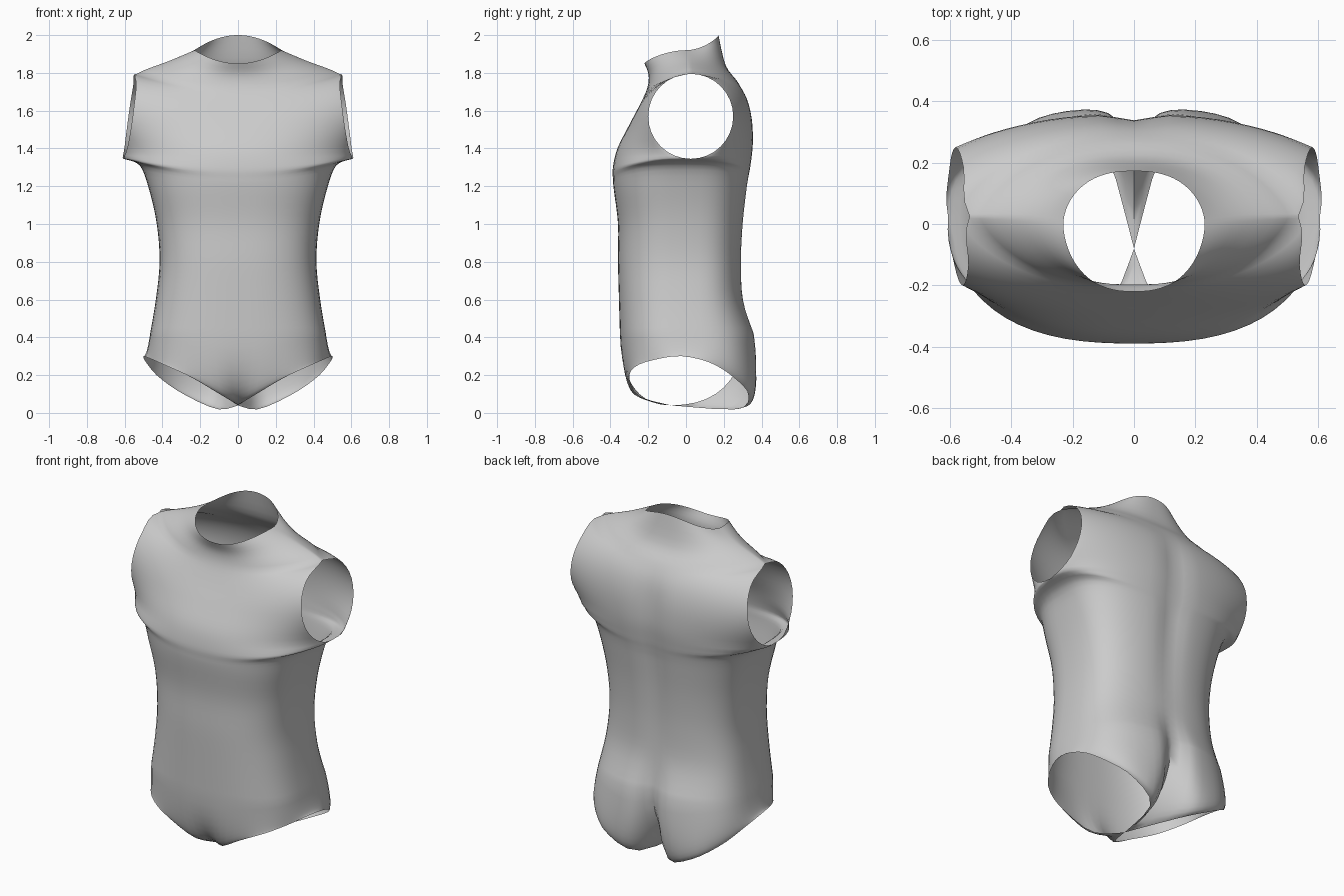
import bpy, bmesh
from math import sin, cos, pi, exp

cube = bpy.data.objects.get("Cube")
if cube:
    bpy.data.objects.remove(cube, do_unlink=True)

K = 16       # columns from centre line to side seam
SUB = 4      # rows between key sections
COLS = list(range(K + 1)) + list(range(K, 2 * K + 1))   # side seam is doubled


def level(z, half_width, front, back, groove, full=0.33):
    """Horizontal trunk section."""
    return (z, z, z, half_width, 0.0, front, back, full, groove)


# Sections: front z, side z, back z, half width, side y, front y, back y, fullness, spine groove
trunk = [
    level(0.42, 0.465, -0.35, 0.365, 0.05),
    level(0.6, 0.435, -0.355, 0.305, 0.01),
    level(0.8, 0.415, -0.36, 0.295, 0.01),
    level(1.0, 0.43, -0.36, 0.305, 0.015),
    level(1.18, 0.47, -0.382, 0.325, 0.02),
    (1.24, 1.31, 1.25, 0.52, 0.02, -0.387, 0.335, 0.36, 0.02),
]
armhole = [
    (1.3, 1.35, 1.31, 0.605, 0.025, -0.387, 0.345, 0.45, 0.02),
    (1.4, 1.41, 1.42, 0.6, 0.025, -0.363, 0.357, 0.8, 0.02),
    (1.52, 1.57, 1.55, 0.58, 0.025, -0.303, 0.352, 1.0, 0.02),
    (1.63, 1.73, 1.66, 0.555, 0.025, -0.245, 0.325, 0.9, 0.01),
    (1.72, 1.795, 1.75, 0.535, 0.025, -0.205, 0.275, 0.8, 0),
]
collar = [
    (1.79, 1.865, 1.84, 0.36, 0.02, -0.198, 0.21, 0.65, 0),
    (1.85, 1.92, 2.0, 0.23, 0.0, -0.22, 0.172, 0.55, 0),
]
sections = trunk + armhole + collar
ARM_LOW = len(trunk)
ARM_HIGH = ARM_LOW + len(armhole) - 1

# Leg opening edge, from crotch over the hip and back to the crotch
leg_edge = [
    (0, -0.08, 0.04), (0.08, -0.25, 0.09), (0.25, -0.3, 0.19), (0.38, -0.26, 0.25),
    (0.46, -0.15, 0.285), (0.5, -0.02, 0.3), (0.485, 0.13, 0.265), (0.42, 0.25, 0.19),
    (0.29, 0.33, 0.1), (0.11, 0.27, 0.02), (0, -0.08, 0.04),
]


def spline(keys, v):
    """Smooth interpolation through the keys at position v."""
    i = min(int(v), len(keys) - 2)
    t = v - i
    b, c = keys[i], keys[i + 1]
    a = keys[i - 1] if i else b
    d = keys[i + 2] if i + 2 < len(keys) else c
    return [q + t / 2 * (r - p + t * (2 * p - 5 * q + 4 * r - s + t * (3 * (q - r) + s - p)))
            for p, q, r, s in zip(a, b, c, d)]


def section_row(v):
    """Half outline from front centre to back centre."""
    zf, zs, zb, width, side_y, front, back, full, groove = spline(sections, v)
    open_y = 0
    if ARM_LOW <= v <= ARM_HIGH:      # round arm opening
        phi = pi * (v - ARM_LOW) / (ARM_HIGH - ARM_LOW)
        zs = 1.57 - 0.225 * cos(phi)
        open_y = 0.225 * sin(phi)
    row = []
    for n, j in enumerate(COLS):
        is_front = n <= K
        s = sin(pi / 2 * (j if is_front else 2 * K - j) / K)
        bulge = max(0, 1 - s ** 2.5) ** full
        end_y = side_y - open_y if is_front else side_y + open_y
        y_mid, z_mid = (front, zf) if is_front else (back, zb)
        x = (width - (0.1 * open_y if is_front else 0)) * s
        y = end_y + (y_mid - end_y) * bulge
        if not is_front:
            y -= groove * exp(-(x / 0.07) ** 2)
        row.append((x, y, z_mid + (zs - z_mid) * s * s))
    return row


def hip_rows(top, steps):
    """Curve every column from the leg opening up to the hips."""
    bottom = [spline(leg_edge, j * (len(leg_edge) - 1) / (2 * K)) for j in COLS]
    rows = []
    for i in range(steps):
        t = i / steps
        row = []
        for n, (q, p) in enumerate(zip(bottom, top)):
            swell = 0.97 if n <= K else 1.15 - 0.25 * exp(-(p[0] / 0.05) ** 2)
            c = ((p[0] + q[0]) / 2, p[1] * swell, q[2])
            row.append([(1 - t) ** 2 * a + 2 * t * (1 - t) * b + t * t * d
                        for a, b, d in zip(q, c, p)])
        rows.append(row)
    return rows


# Loft the left half
upper = [section_row(i / SUB) for i in range((len(sections) - 1) * SUB + 1)]
rows = hip_rows(upper[0], 10) + upper
bm = bmesh.new()
grid = [[bm.verts.new(p) for p in row] for row in rows]
for low, high in zip(grid, grid[1:]):
    for n in range(len(COLS) - 1):
        if n != K:
            bm.faces.new((low[n], low[n + 1], high[n + 1], high[n]))
bmesh.ops.remove_doubles(bm, verts=bm.verts, dist=0.0005)
mesh = bpy.data.meshes.new("torso")
bm.to_mesh(mesh)
bm.free()

torso = bpy.data.objects.new("torso", mesh)
bpy.context.collection.objects.link(torso)
mirror = torso.modifiers.new("mirror", "MIRROR")
mirror.use_clip = True
mirror.merge_threshold = 0.0005

# Plain grey
grey = bpy.data.materials.new("plain grey")
grey.use_nodes = True
color = (0.6, 0.6, 0.6, 1)
grey.diffuse_color = color
grey.node_tree.nodes["Principled BSDF"].inputs["Base Color"].default_value = color
mesh.materials.append(grey)

bpy.ops.object.select_all(action="DESELECT")
torso.select_set(True)
bpy.context.view_layer.objects.active = torso
bpy.ops.object.modifier_apply(modifier="mirror")
bpy.ops.object.shade_smooth_by_angle(angle=pi / 3)
